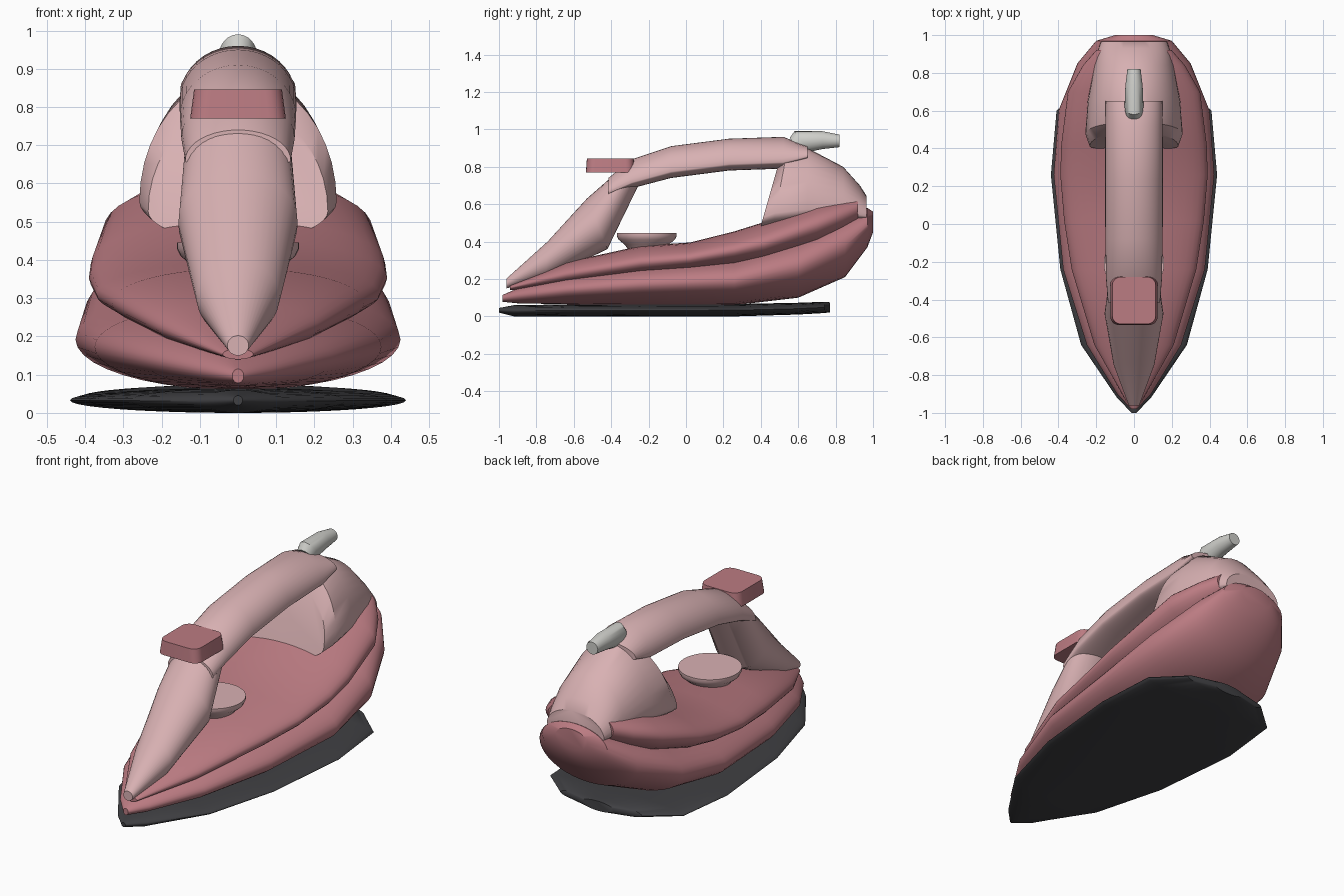
import bpy, bmesh, math
from mathutils import Vector

cube = bpy.data.objects.get("Cube")
if cube:
    bpy.data.objects.remove(cube, do_unlink=True)


def material(name, r, g, b):
    m = bpy.data.materials.new(name)
    m.use_nodes = True
    m.diffuse_color = (r, g, b, 1)
    m.node_tree.nodes["Principled BSDF"].inputs["Base Color"].default_value = (r, g, b, 1)
    return m


LIGHT = material("light_pink", 0.69, 0.44, 0.45)
ROSE = material("rose", 0.50, 0.20, 0.225)
DARK = material("charcoal", 0.05, 0.05, 0.055)
GREY = material("pale_grey", 0.62, 0.62, 0.59)


def finish(name, bm, mat, angle=35):
    bmesh.ops.recalc_face_normals(bm, faces=bm.faces)
    me = bpy.data.meshes.new(name)
    bm.to_mesh(me)
    bm.free()
    me.materials.append(mat)
    ob = bpy.data.objects.new(name, me)
    bpy.context.collection.objects.link(ob)
    bpy.ops.object.select_all(action="DESELECT")
    ob.select_set(True)
    bpy.context.view_layer.objects.active = ob
    bpy.ops.object.shade_smooth_by_angle(angle=math.radians(angle))
    return ob


def skin(bm, rings):
    n = len(rings[0])
    for a, b in zip(rings, rings[1:]):
        for i in range(n):
            j = (i + 1) % n
            bm.faces.new((a[i], a[j], b[j], b[i]))
    bm.faces.new(rings[0])
    bm.faces.new(rings[-1])


def loft(name, mat, stations, mid=0.5, n=40, angle=35):
    """Each station: bottom point (y, z), top point (y, z), half width.
    mid is how far up the section is widest."""
    bm = bmesh.new()
    rings = []
    for low, high, w in stations:
        low, high = Vector((0, *low)), Vector((0, *high))
        centre = low.lerp(high, mid)
        ring = []
        for i in range(n):
            t = math.tau * i / n
            s = math.sin(t)
            axis = (high - centre) if s > 0 else (centre - low)
            ring.append(bm.verts.new(centre + axis * s + Vector((w * math.cos(t), 0, 0))))
        rings.append(ring)
    skin(bm, rings)
    return finish(name, bm, mat, angle)


def upright(*rows):
    """Stations (y, bottom z, top z, half width) with vertical sections."""
    return [((y, lo), (y, hi), w) for y, lo, hi, w in rows]


# Soleplate
loft("soleplate", DARK, upright(
    (-1, .02, .045, .012), (-.92, 0, .06, .09), (-.64, 0, .064, .28), (-.24, 0, .065, .39),
    (.26, 0, .066, .44), (.6, .01, .073, .41), (.74, .018, .078, .25), (.77, .022, .075, .1)))

# Lower and upper body shells
loft("lower_body", ROSE, upright(
    (-.98, .078, .115, .015), (-.9, .07, .15, .09), (-.64, .065, .22, .25), (-.24, .06, .285, .375),
    (.26, .06, .325, .425), (.6, .1, .43, .4), (.85, .21, .54, .3),
    (.97, .37, .58, .2), (1, .45, .56, .1)))
loft("upper_body", ROSE, upright(
    (-.94, .14, .167, .04), (-.64, .16, .29, .21), (-.24, .2, .378, .33), (.02, .225, .395, .37),
    (.26, .25, .455, .39), (.42, .275, .505, .385), (.7, .36, .61, .35),
    (.84, .43, .64, .27), (.92, .48, .66, .2)))

# Front post rising from the nose to the grip
loft("front_post", LIGHT, [
    ((-.96, .15), (-.96, .202), .028), ((-.75, .2), (-.74, .4), .108),
    ((-.42, .36), (-.53, .63), .156), ((-.24, .73), (-.41, .735), .135)])

# Arched grip
loft("grip", LIGHT, upright(
    (-.415, .64, .74, .138), (-.29, .685, .84, .148), (-.08, .74, .91, .152),
    (.23, .78, .95, .153), (.52, .79, .96, .152), (.65, .84, .91, .15)), mid=0.2)

# Rear housing joining the grip to the body
loft("rear_housing", LIGHT, [
    ((.39, .45), (.49, .80), .235), ((.46, .46), (.54, .88), .258),
    ((.65, .48), (.65, .90), .245), ((.84, .5), (.84, .80), .21),
    ((.92, .5), (.93, .70), .19), ((.965, .505), (.965, .645), .175)], mid=0.22)

# Cord sleeve
loft("cord_sleeve", GREY, [
    ((.62, .87), (.555, .955), .045), ((.66, .88), (.58, .99), .05),
    ((.73, .895), (.73, .99), .046), ((.82, .905), (.82, .972), .035)], n=24)

# Fill dial
bm = bmesh.new()
rings = []
for r, z in ((.10, .36), (.12, .385), (.15, .41), (.16, .43), (.16, .445)):
    rings.append([bm.verts.new((r * math.cos(math.tau * i / 40),
                                -.21 + r * math.sin(math.tau * i / 40), z)) for i in range(40)])
skin(bm, rings)
finish("dial", bm, LIGHT)

# Steam button with rounded corners
bm = bmesh.new()
bmesh.ops.create_cube(bm, size=1)
for v in bm.verts:
    taper = 0.92 if v.co.z > 0 else 1
    v.co = Vector((v.co.x * .25 * taper, -.405 + v.co.y * .26 * (taper + 1) / 2, .808 + v.co.z * .075))
corners = [e for e in bm.edges if abs(e.verts[0].co.z - e.verts[1].co.z) > .01]
bmesh.ops.bevel(bm, geom=corners, offset=.045, segments=5, affect="EDGES", profile=0.5)
finish("steam_button", bm, ROSE)
